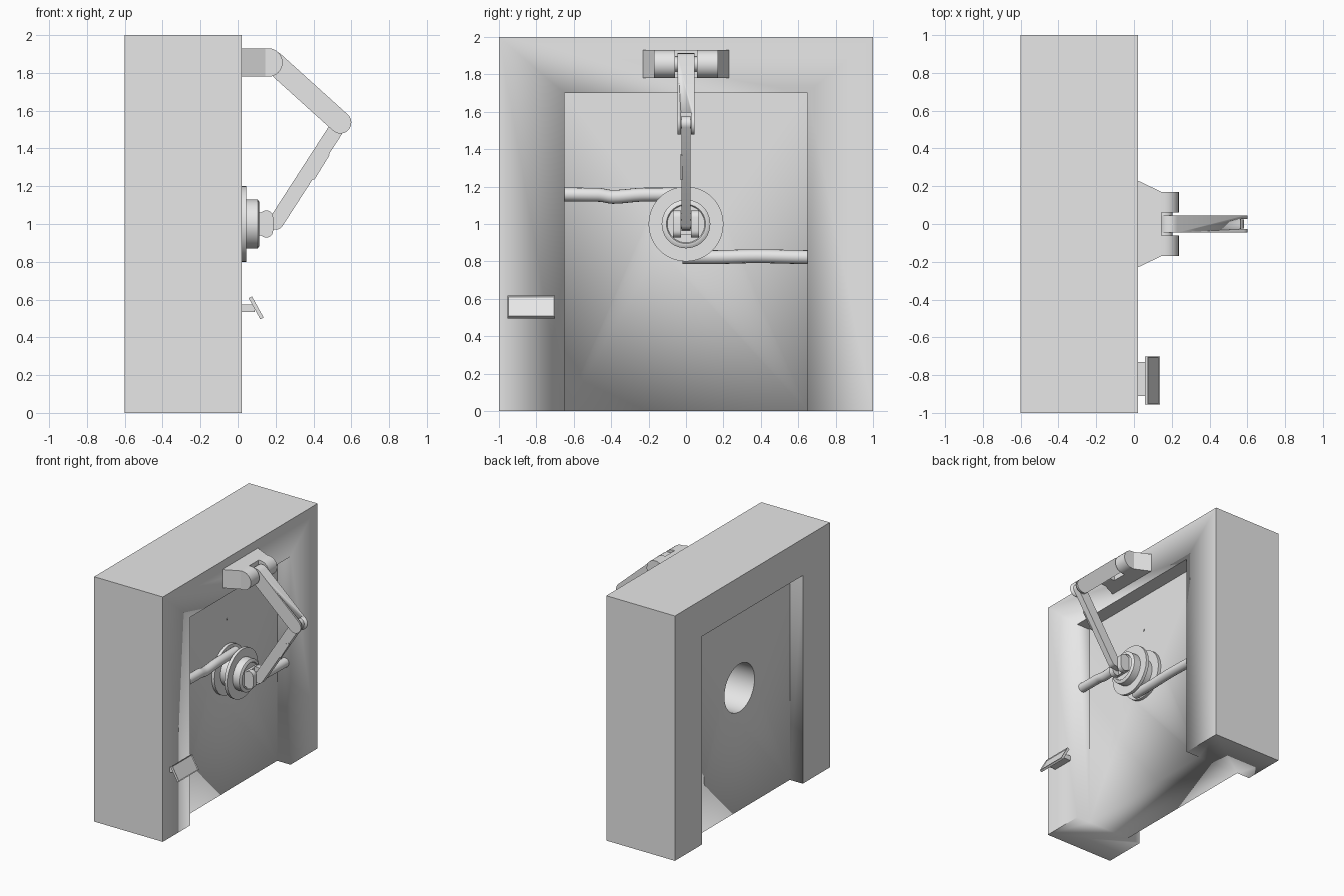
import bpy, bmesh, math
from mathutils import Vector, Matrix

if "Cube" in bpy.data.objects:
    bpy.data.objects.remove(bpy.data.objects["Cube"])

grey = bpy.data.materials.new("plain_grey")
grey.diffuse_color = (0.8, 0.8, 0.8, 1)
grey.use_nodes = True
grey.node_tree.nodes["Principled BSDF"].inputs["Base Color"].default_value = grey.diffuse_color


def add(name, bm, smooth=True):
    bmesh.ops.recalc_face_normals(bm, faces=bm.faces)
    me = bpy.data.meshes.new(name)
    bm.to_mesh(me)
    bm.free()
    me.materials.append(grey)
    ob = bpy.data.objects.new(name, me)
    bpy.context.collection.objects.link(ob)
    if smooth:
        bpy.ops.object.select_all(action='DESELECT')
        ob.select_set(True)
        bpy.context.view_layer.objects.active = ob
        bpy.ops.object.shade_smooth_by_angle(angle=math.radians(35))
    return ob


def prism(name, pts, axis, lo, hi):
    """Extrude a 2D outline: axis 'y' takes (x, z) points, 'z' takes (x, y)."""
    def place(p, t):
        return (p[0], t, p[1]) if axis == 'y' else (p[0], p[1], t)
    bm = bmesh.new()
    a = [bm.verts.new(place(p, lo)) for p in pts]
    b = [bm.verts.new(place(p, hi)) for p in pts]
    bm.faces.new(a)
    bm.faces.new(b[::-1])
    for i in range(len(pts)):
        j = (i + 1) % len(pts)
        bm.faces.new((a[i], a[j], b[j], b[i]))
    return add(name, bm)


def box(name, x, y, z):
    return prism(name, [(x[0], y[0]), (x[1], y[0]), (x[1], y[1]), (x[0], y[1])], 'z', *z)


def capsule(p, q, r, n=12):
    """Outline of a bar from p to q with round ends."""
    a = math.atan2(q[1] - p[1], q[0] - p[0])
    out = []
    for c, s in ((q, a - math.pi / 2), (p, a + math.pi / 2)):
        out += [(c[0] + r * math.cos(s + math.pi * i / n),
                 c[1] + r * math.sin(s + math.pi * i / n)) for i in range(n + 1)]
    return out


def lathe(name, prof, centre=(0, 0, 1), n=48):
    """Spin (x, radius) points about an x axis through centre."""
    bm = bmesh.new()
    cy, cz = centre[1], centre[2]
    rings = [[bm.verts.new((x, cy + r * math.cos(2 * math.pi * i / n),
                            cz + r * math.sin(2 * math.pi * i / n))) for i in range(n)]
             for x, r in prof]
    for a, b in zip(rings, rings[1:]):
        for i in range(n):
            bm.faces.new((a[i], a[(i + 1) % n], b[(i + 1) % n], b[i]))
    bm.faces.new(rings[0])
    bm.faces.new(rings[-1][::-1])
    return add(name, bm)


def cut(ob, cutter):
    cutter.hide_render = True
    m = ob.modifiers.new("cut", 'BOOLEAN')
    m.operation = 'DIFFERENCE'
    m.solver = 'EXACT'
    m.object = cutter
    bpy.context.view_layer.objects.active = ob
    bpy.ops.object.modifier_apply(modifier=m.name)
    bpy.data.objects.remove(cutter)


def rod(name, x, z, r, half):
    return prism(name, capsule((x, z), (x + 1e-4, z), r, 10), 'y', -half, half)


# wall with a recess on both sides and a round hole through the panel
wall = box("wall", (-0.6, 0.02), (-1, 1), (0, 2))
cut(wall, box("front_recess_cutter", (-0.1, 0.2), (-0.65, 0.65), (-0.2, 1.7)))
cut(wall, box("back_recess_cutter", (-0.8, -0.483), (-0.65, 0.65), (-0.2, 1.7)))
cut(wall, lathe("hole_cutter", [(-0.8, 0.195), (0.0, 0.195)]))

# cable spool: rear flange, core, front flange, hub cap with bevelled rim
lathe("cable_spool", [(-0.105, 0.2), (-0.075, 0.2), (-0.075, 0.125), (0.02, 0.125),
                      (0.02, 0.2), (0.045, 0.2), (0.045, 0.13), (0.105, 0.13),
                      (0.115, 0.115), (0.115, 0.105), (0.108, 0.1)])
lathe("panel_stud", [(-0.11, 0.008), (-0.094, 0.008)], (0, 0, 1.405), 12)


# cables leaving the spool to each door jamb
def cable(name, pts):
    n, r = 16, 0.037
    bm = bmesh.new()
    rings = []
    steps = 6
    path = []
    for k in range(len(pts) - 1):
        for s in range(steps):
            t = s / steps
            e = t * t * (3 - 2 * t)
            path.append((pts[k][0] + t * (pts[k + 1][0] - pts[k][0]),
                         pts[k][1] + e * (pts[k + 1][1] - pts[k][1])))
    path.append(pts[-1])
    for y, z in path:
        rings.append([bm.verts.new((-0.03 + r * math.cos(2 * math.pi * i / n), y,
                                    z + r * math.sin(2 * math.pi * i / n))) for i in range(n)])
    for a, b in zip(rings, rings[1:]):
        for i in range(n):
            bm.faces.new((a[i], a[(i + 1) % n], b[(i + 1) % n], b[i]))
    bm.faces.new(rings[0])
    bm.faces.new(rings[-1][::-1])
    add(name, bm)


cable("left_cable", [(-0.65, 1.158), (-0.47, 1.156), (-0.39, 1.145), (-0.22, 1.157), (0.02, 1.158)])
cable("right_cable", [(-0.02, 0.823), (0.15, 0.823), (0.38, 0.828), (0.65, 0.823)])

# upper bracket: tapered base and two round-ended prongs with a pin
prism("bracket_base", [(0.02, -0.23), (0.145, -0.17), (0.145, 0.17), (0.02, 0.23)], 'z', 1.78, 1.93)
for side, lo, hi in (("left", -0.17, -0.06), ("right", 0.06, 0.17)):
    prism("bracket_prong_" + side,
          [(0.13, 1.93), (0.13, 1.78)] + capsule((0.13, 1.855), (0.162, 1.855), 0.075)[:13], 'y', lo, hi)
rod("bracket_pin", 0.165, 1.855, 0.04, 0.065)

# upper arm, forked at the elbow
arm = prism("upper_arm", capsule((0.19, 1.855), (0.542, 1.537), 0.058), 'y', -0.045, 0.045)
cut(arm, box("elbow_cutter", (0.485, 0.7), (-0.027, 0.027), (1.4, 1.595)))
rod("elbow_pin", 0.542, 1.537, 0.025, 0.04)

# lower arm, its end tongue and a small inset plate with a raised rim
prism("lower_arm", capsule((0.542, 1.537), (0.202, 1.01), 0.04), 'y', -0.025, 0.025)
prism("lower_arm_tongue", capsule((0.202, 1.01), (0.15, 1.0), 0.035), 'y', -0.025, 0.025)
prism("arm_plate", [(0.375, 1.235), (0.405, 1.235), (0.485, 1.365), (0.475, 1.375), (0.45, 1.36)],
      'y', -0.03, -0.02)

# hub knuckle either side of the lower arm
for side, lo, hi in (("left", -0.07, -0.027), ("right", 0.027, 0.07)):
    prism("hub_knuckle_" + side, capsule((0.15, 0.965), (0.15, 1.035), 0.037), 'y', lo, hi)
box("hub_knuckle_base", (0.1, 0.13), (-0.07, 0.07), (0.94, 1.06))
rod("hub_pin", 0.15, 1.0, 0.025, 0.06)

# tilted control panel on a stem, with a shallow sunk screen
box("panel_stem", (0.02, 0.09), (-0.91, -0.73), (0.535, 0.575))
bm = bmesh.new()
bmesh.ops.create_cube(bm, size=1)
bmesh.ops.scale(bm, vec=(0.02, 0.255, 0.128), verts=bm.verts)
front = [f for f in bm.faces if f.calc_center_median().x > 0.009]
bmesh.ops.inset_region(bm, faces=front, thickness=0.008)
bmesh.ops.translate(bm, vec=(-0.006, 0, 0), verts=front[0].verts)
bm.transform(Matrix.Translation(Vector((0.097, -0.828, 0.556))) @ Matrix.Rotation(math.radians(-29), 4, 'Y'))
add("control_panel", bm, False)
